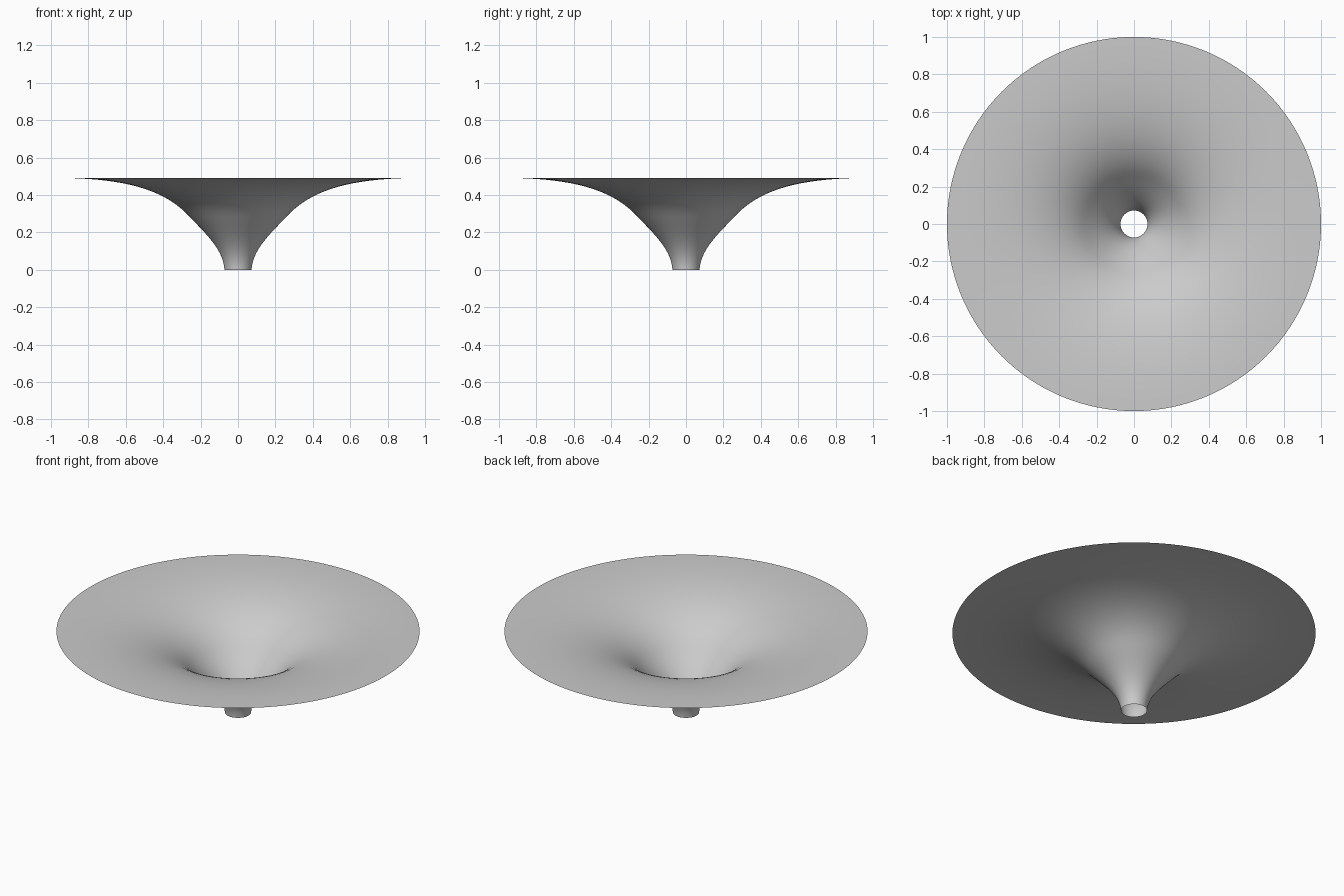
import bpy, bmesh, math
from mathutils import Vector
from mathutils.geometry import interpolate_bezier

cube = bpy.data.objects.get("Cube")
if cube:
    bpy.data.objects.remove(cube)

SEGMENTS = 128

# Single flat grey
grey = bpy.data.materials.new("light_grey")
grey.use_nodes = True
colour = (0.6, 0.6, 0.6, 1)
grey.diffuse_color = colour
grey.node_tree.nodes["Principled BSDF"].inputs["Base Color"].default_value = colour


def curve(*points):
    """Bezier through the (radius, height) control points, in the xz plane."""
    return interpolate_bezier(*[Vector((r, 0, z)) for r, z in points], 20)


# Flared profile: steep throat, then a wide brim that levels out
throat = curve((0.072, 0), (0.08, 0.11), (0.17, 0.19), (0.26, 0.285))
brim = curve((0.26, 0.285), (0.41, 0.45), (0.66, 0.492), (1, 0.492))
profile = throat + brim[1:]

# Open, thin sheet spun around the vertical axis
bm = bmesh.new()
verts = [bm.verts.new(p) for p in profile]
edges = [bm.edges.new(pair) for pair in zip(verts, verts[1:])]
bmesh.ops.spin(bm, geom=verts + edges, cent=(0, 0, 0), axis=(0, 0, 1),
               angle=math.tau, steps=SEGMENTS, use_merge=True)
bmesh.ops.remove_doubles(bm, verts=bm.verts, dist=0.0001)
bmesh.ops.recalc_face_normals(bm, faces=bm.faces)
bm.faces.ensure_lookup_table()
if sum(f.normal.z for f in bm.faces) < 0:
    bmesh.ops.reverse_faces(bm, faces=bm.faces)
for face in bm.faces:
    face.smooth = True

mesh = bpy.data.meshes.new("funnel")
bm.to_mesh(mesh)
bm.free()
mesh.materials.append(grey)
funnel = bpy.data.objects.new("funnel", mesh)
bpy.context.collection.objects.link(funnel)
